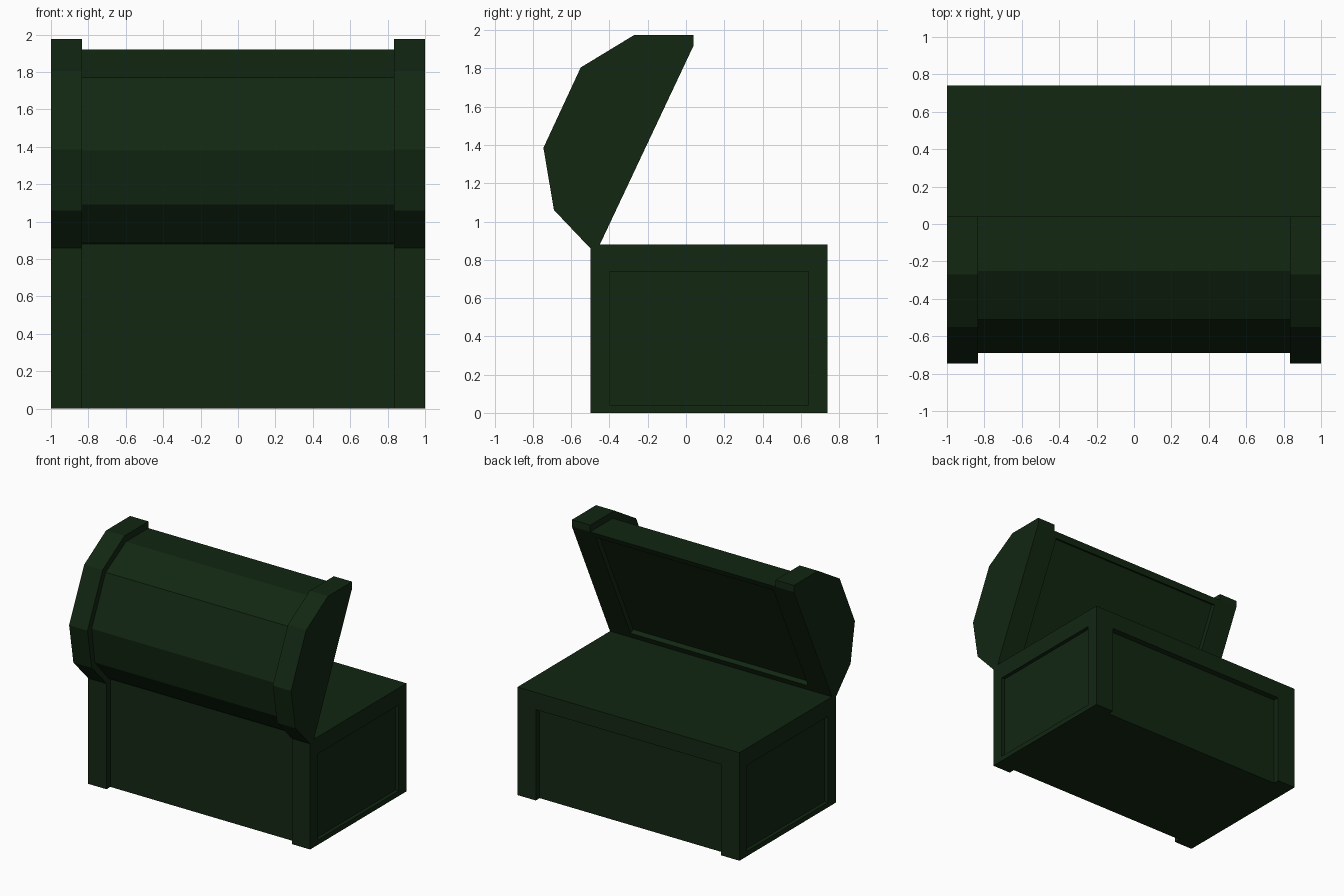
import bpy, bmesh
from mathutils import Vector

if "Cube" in bpy.data.objects:
    bpy.data.objects.remove(bpy.data.objects["Cube"])

mat = bpy.data.materials.new("dark_green")
mat.diffuse_color = (0.006, 0.02, 0.006, 1)
mat.use_nodes = True
mat.node_tree.nodes["Principled BSDF"].inputs["Base Color"].default_value = mat.diffuse_color


def prism(name, profile, x0, x1):
    """Extrude a (y, z) profile along x."""
    bm = bmesh.new()
    face = bm.faces.new([bm.verts.new((x0, y, z)) for y, z in profile])
    ext = bmesh.ops.extrude_face_region(bm, geom=[face])["geom"]
    bmesh.ops.translate(bm, vec=(x1 - x0, 0, 0),
                        verts=[v for v in ext if isinstance(v, bmesh.types.BMVert)])
    bmesh.ops.recalc_face_normals(bm, faces=bm.faces)
    mesh = bpy.data.meshes.new(name)
    bm.to_mesh(mesh)
    bm.free()
    mesh.materials.append(mat)
    obj = bpy.data.objects.new(name, mesh)
    bpy.context.collection.objects.link(obj)
    return obj


def rect(y0, y1, z0, z1):
    return [(y0, z0), (y1, z0), (y1, z1), (y0, z1)]


def cut(target, name, profile, x0, x1):
    """Carve a recess with a hidden cutter."""
    cutter = prism(name, profile, x0, x1)
    cutter.hide_render = True
    cutter.hide_viewport = True
    mod = target.modifiers.new(name, 'BOOLEAN')
    mod.operation = 'DIFFERENCE'
    mod.solver = 'EXACT'
    mod.object = cutter


POST = 0.835   # inner edge of the end posts and lid bands

# Chest body with recessed panels on all four sides
body = prism("chest_body", rect(-0.50, 0.74, 0, 0.88), -1, 1)
cut(body, "front_recess", rect(-0.7, -0.45, -0.1, 1.0), -POST, POST)
cut(body, "back_recess", rect(0.69, 0.9, -0.1, 0.74), -POST, POST)
for side, x0, x1 in (("right", 0.97, 1.1), ("left", -1.1, -0.97)):
    cut(body, side + "_recess", rect(-0.40, 0.64, 0.04, 0.74), x0, x1)

# Open barrel lid, faceted
lid = prism("lid_barrel", [(-0.45, 0.88), (-0.47, 0.89), (-0.65, 1.09), (-0.69, 1.38),
                           (-0.51, 1.77), (-0.25, 1.92), (0.04, 1.92)], -POST, POST)

# Shallow recess in the lid underside, aligned to its slope
hinge, lip = Vector((-0.45, 0.88)), Vector((0.04, 1.92))
along = (lip - hinge).normalized()
inward = Vector((-along.y, along.x))
length = (lip - hinge).length
recess = [hinge + along * t + inward * d
          for t, d in ((0.05, -0.1), (length - 0.05, -0.1), (length - 0.05, 0.04), (0.05, 0.04))]
cut(lid, "lid_recess", [tuple(p) for p in recess], -0.80, 0.80)

# Raised bands at both lid ends
band_profile = [(-0.45, 0.88), (-0.50, 0.86), (-0.69, 1.06), (-0.745, 1.385),
                (-0.55, 1.805), (-0.27, 1.975), (0.04, 1.975), (0.04, 1.92)]
for side, s in (("right", 1), ("left", -1)):
    prism("lid_band_" + side, band_profile, s * POST, s * 1.0)
